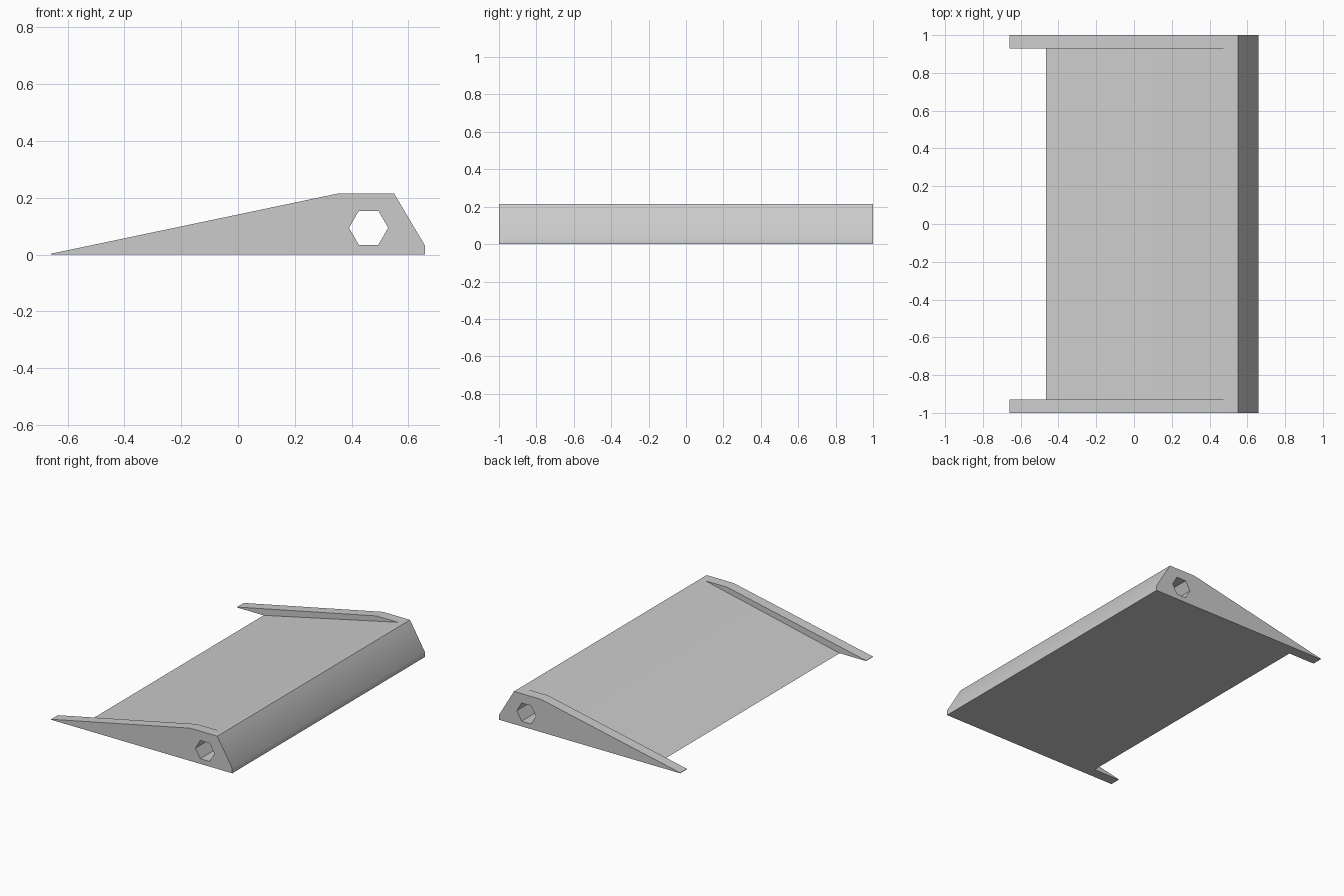
import bpy
import bmesh
import math

cube = bpy.data.objects.get("Cube")
if cube:
    bpy.data.objects.remove(cube, do_unlink=True)

grey = bpy.data.materials.new("plain_grey")
grey.use_nodes = True
colour = (0.6, 0.6, 0.6, 1)
grey.diffuse_color = colour
grey.node_tree.nodes["Principled BSDF"].inputs["Base Color"].default_value = colour


def prism(name, profile, half_length):
    """Extrude an (x, z) profile along y, centred on y = 0."""
    bm = bmesh.new()
    face = bm.faces.new([bm.verts.new((x, -half_length, z)) for x, z in profile])
    grown = bmesh.ops.extrude_face_region(bm, geom=[face])["geom"]
    moved = [v for v in grown if isinstance(v, bmesh.types.BMVert)]
    bmesh.ops.translate(bm, verts=moved, vec=(0, 2 * half_length, 0))
    bmesh.ops.recalc_face_normals(bm, faces=bm.faces)
    mesh = bpy.data.meshes.new(name)
    bm.to_mesh(mesh)
    bm.free()
    mesh.materials.append(grey)
    obj = bpy.data.objects.new(name, mesh)
    bpy.context.collection.objects.link(obj)
    return obj


def cut(body, cutter):
    """Subtract a cutter from the body, then discard the cutter."""
    cutter.hide_render = True
    mod = body.modifiers.new(cutter.name, 'BOOLEAN')
    mod.operation = 'DIFFERENCE'
    mod.solver = 'EXACT'
    mod.object = cutter
    bpy.ops.object.select_all(action='DESELECT')
    bpy.context.view_layer.objects.active = body
    body.select_set(True)
    bpy.ops.object.modifier_apply(modifier=mod.name)
    bpy.data.objects.remove(cutter, do_unlink=True)


# Wedge body with the tall side cheeks' profile over the full length
TOP = 0.215
wedge = prism("ramp_wedge", [(-0.658, 0), (0.658, 0), (0.658, 0.033),
                             (0.55, TOP), (0.353, TOP), (-0.658, 0.003)], 1.0)

# Lower ramp surface between the two cheeks
foot, crest = -0.465, 0.51
slope = TOP / (crest - foot)
cut(wedge, prism("ramp_cutter", [(-0.9, slope * (-0.9 - foot)),
                                 (0.6, slope * (0.6 - foot)),
                                 (-0.9, 0.5)], 0.93))

# Hexagonal bore running from end to end
hexagon = [(0.46 + 0.069 * math.cos(math.radians(60 * i)),
            0.094 + 0.069 * math.sin(math.radians(60 * i))) for i in range(6)]
cut(wedge, prism("bore_cutter", hexagon, 1.1))

# Soft shading across shallow bends, sharp elsewhere
bpy.ops.object.shade_smooth_by_angle(angle=math.radians(35))
